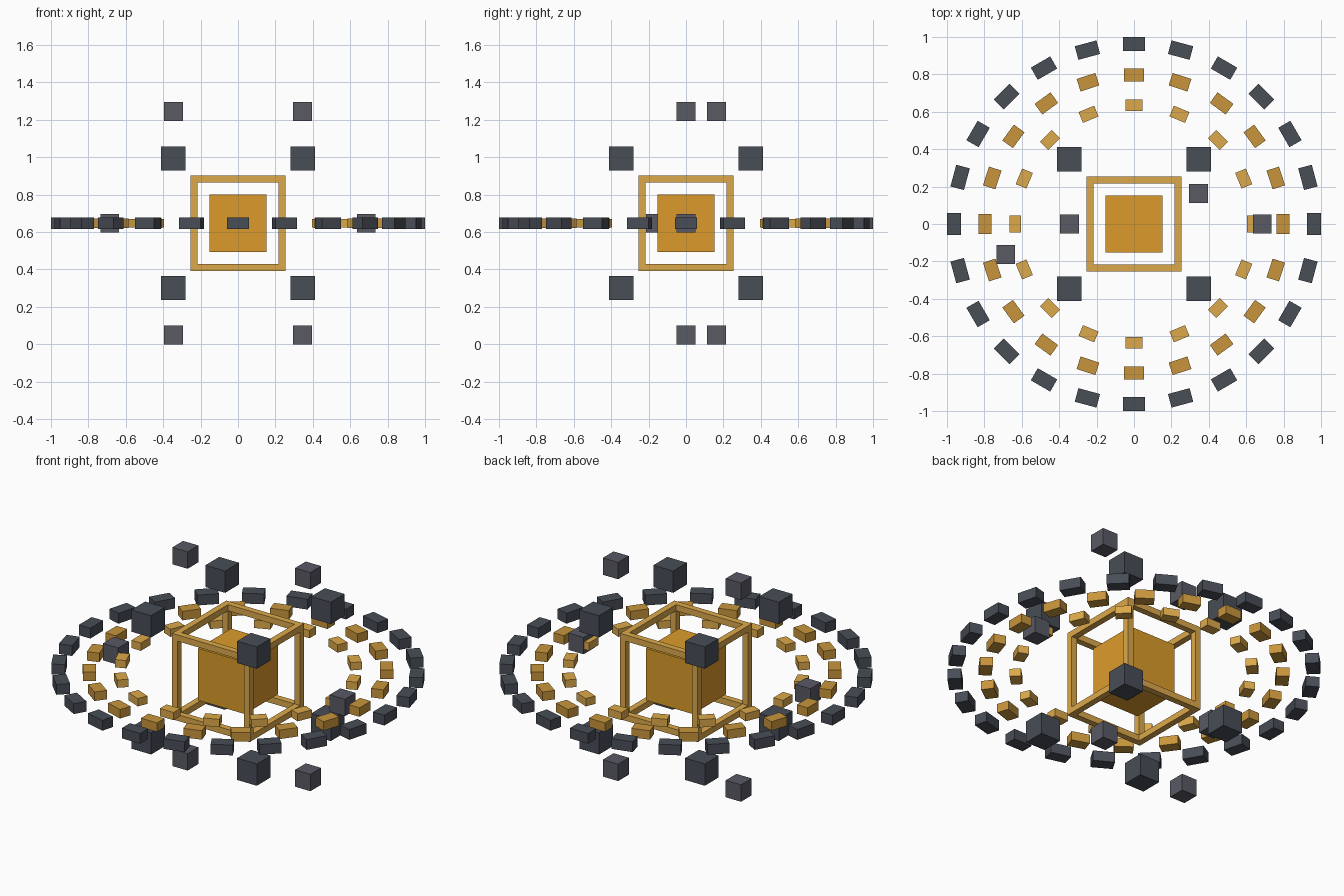
import bpy, bmesh
from math import cos, sin, pi, radians
from mathutils import Matrix, Vector
from itertools import product

if "Cube" in bpy.data.objects:
    bpy.data.objects.remove(bpy.data.objects["Cube"])

CZ = 0.647  # height of the floating centre


def material(name, rgb):
    m = bpy.data.materials.new(name)
    m.diffuse_color = (*rgb, 1)
    m.use_nodes = True
    m.node_tree.nodes["Principled BSDF"].inputs["Base Color"].default_value = m.diffuse_color
    return m


def boxes(name, items, mat):
    """One object made of boxes: items are (centre, size, turn about z)."""
    bm = bmesh.new()
    for centre, size, turn in items:
        bmesh.ops.create_cube(bm, size=1, matrix=(
            Matrix.Translation(Vector(centre) + Vector((0, 0, CZ)))
            @ Matrix.Rotation(turn, 4, 'Z') @ Matrix.Diagonal((*size, 1))))
    me = bpy.data.meshes.new(name)
    bm.to_mesh(me)
    bm.free()
    me.materials.append(mat)
    ob = bpy.data.objects.new(name, me)
    bpy.context.collection.objects.link(ob)
    return ob


amber = material("amber", (0.72, 0.33, 0.024))
gold = material("gold", (0.72, 0.40, 0.07))
bronze = material("bronze", (0.58, 0.30, 0.045))
slate = material("slate", (0.065, 0.074, 0.093))
grey = material("light_slate", (0.10, 0.10, 0.13))

# Solid core
boxes("core", [((0, 0, 0), (0.307,) * 3, 0)], amber)

# Open cage: four bars along each axis, butted at the corners
outer, bar = 0.508, 0.037
r, inner = (outer - bar) / 2, outer - 2 * bar
bars = []
for a, b in product((-r, r), repeat=2):
    bars += [((a, b, 0), (bar, bar, outer), 0),
             ((0, a, b), (inner, bar, bar), 0),
             ((a, 0, b), (bar, inner, bar), 0)]
boxes("cage_frame", bars, gold)

# Three flat rings of separate blocks
for name, count, radius, size, mat in (
        ("inner_ring", 16, 0.635, (0.062, 0.09, 0.046), gold),
        ("middle_ring", 20, 0.797, (0.07, 0.105, 0.053), bronze),
        ("outer_ring", 24, 0.9625, (0.075, 0.12, 0.061), slate)):
    angles = [2 * pi * i / count for i in range(count)]
    boxes(name, [((radius * cos(t), radius * sin(t), 0), size, t)
                 for t in angles], mat)

# Eight large cubes off the cage corners
for i, p in enumerate(product((-0.346, 0.346), repeat=3)):
    boxes(f"corner_cube_{i + 1}", [(p, (0.129,) * 3, 0)], slate)

# Six small drifting cubes
spots = [(x, y, z) for x, y in ((-0.345, 0), (0.345, 0.163))
         for z in (-0.597, 0.597)]
spots += [(0.685, 0, 0), (-0.685, -0.163, 0)]
for i, p in enumerate(spots):
    boxes(f"drifting_cube_{i + 1}", [(p, (0.1,) * 3, 0)], grey)
